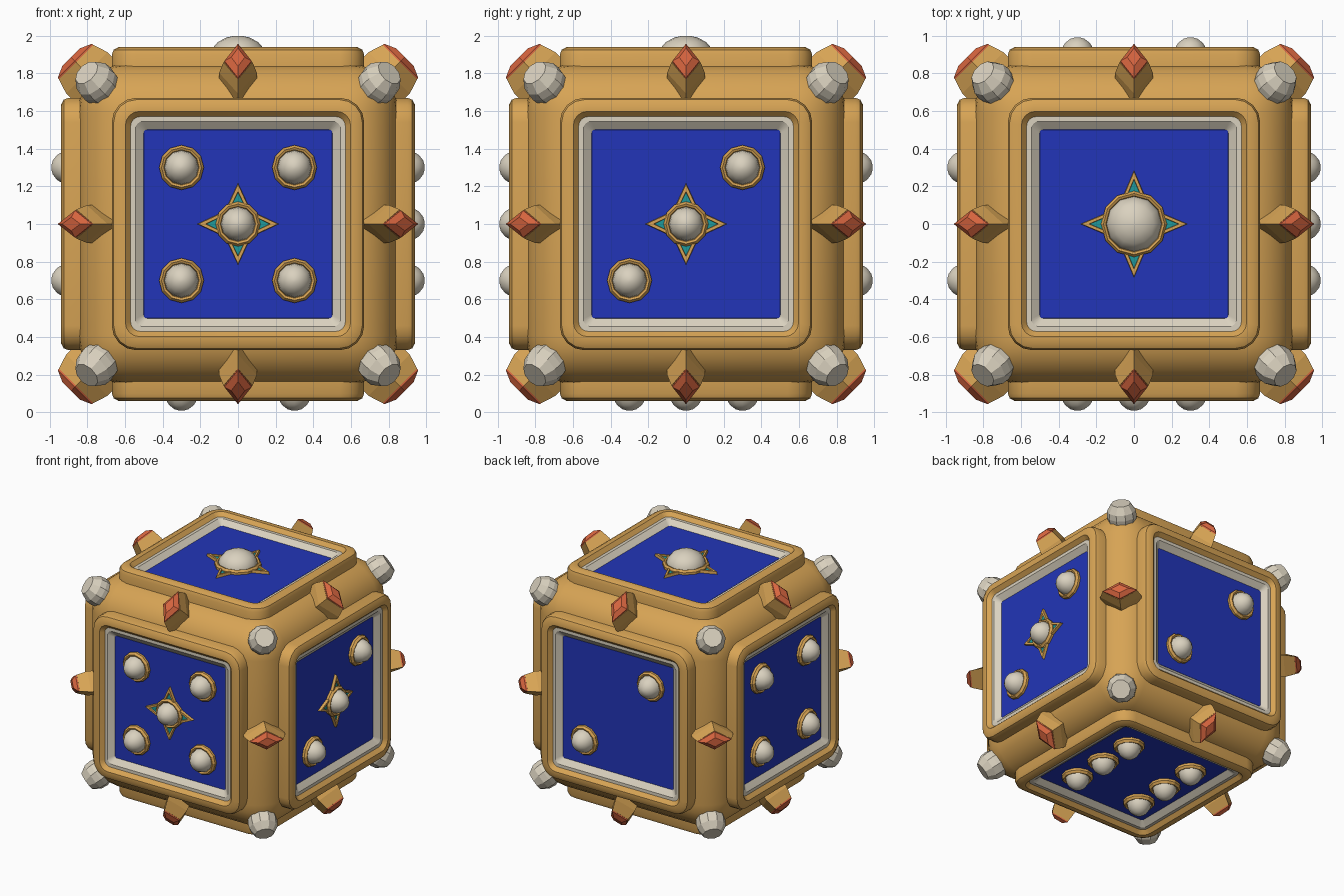
import bpy, math
from mathutils import Matrix, Vector

if "Cube" in bpy.data.objects:
    bpy.data.objects.remove(bpy.data.objects["Cube"])


def material(name, rgb):
    m = bpy.data.materials.new(name)
    m.diffuse_color = (*rgb, 1)
    m.use_nodes = True
    m.node_tree.nodes["Principled BSDF"].inputs["Base Color"].default_value = m.diffuse_color
    return m


gold = material("gold", (0.68, 0.37, 0.09))
ivory = material("ivory", (0.70, 0.64, 0.52))
blue = material("blue enamel", (0.016, 0.036, 0.48))
red = material("red gem", (0.68, 0.13, 0.05))
teal = material("teal enamel", (0.013, 0.32, 0.33))

CENTRE = Vector((0, 0, 1))


def basis(u, n):
    """Local x = u, local z = n, origin at the middle of the die."""
    u, n = Vector(u).normalized(), Vector(n).normalized()
    v = n.cross(u)
    return Matrix.Translation(CENTRE) @ Matrix((u, v, n)).transposed().to_4x4()


def loft(name, rings, mats, bands, matrix, smooth=None, cap=None):
    """Skin equal-length rings; bands gives a material index per band, cap closes the end."""
    k = len(rings[0])
    verts = [p for r in rings for p in r]
    faces, idx = [], []
    for j in range(len(rings) - 1):
        for i in range(k):
            a, b = j * k + i, j * k + (i + 1) % k
            faces.append((a, b, b + k, a + k))
            idx.append(bands[j])
    if cap is not None:
        faces.append(tuple(range((len(rings) - 1) * k, len(rings) * k)))
        idx.append(cap)
    me = bpy.data.meshes.new(name)
    me.from_pydata(verts, [], faces)
    for m in mats:
        me.materials.append(m)
    for p, i in zip(me.polygons, idx):
        p.material_index = i
    ob = bpy.data.objects.new(name, me)
    bpy.context.collection.objects.link(ob)
    ob.matrix_world = matrix
    if smooth:
        smooth_angle(ob, smooth)
    return ob


def smooth_angle(ob, deg):
    bpy.ops.object.select_all(action='DESELECT')
    ob.select_set(True)
    bpy.context.view_layer.objects.active = ob
    bpy.ops.object.shade_smooth_by_angle(angle=math.radians(deg))


def circle(r, z, k=12, x=0, y=0):
    return [(x + r * math.cos(2 * math.pi * i / k), y + r * math.sin(2 * math.pi * i / k), z)
            for i in range(k)]


def rounded_square(h, z, r, steps=4):
    pts = []
    for q, (sx, sy) in enumerate(((1, 1), (-1, 1), (-1, -1), (1, -1))):
        for s in range(steps + 1):
            a = math.pi / 2 * (q + s / steps)
            pts.append((sx * (h - r) + r * math.cos(a), sy * (h - r) + r * math.sin(a), z))
    return pts


def rhomb(t, e, z):
    return [(t, 0, z), (0, e, z), (-t, 0, z), (0, -e, z)]


PANEL = 0.875


# Bead: flattened dome with a gold collar
def bead(x, y, r, height, matrix):
    mid = 0.89
    rings = [circle(r, PANEL - 0.02, 12, x, y)]
    for deg in (0, 22, 44, 66, 84):
        a = math.radians(deg)
        rings.append(circle(r * math.cos(a), mid + height * math.sin(a), 12, x, y))
    loft("bead", rings, [ivory], [0] * 5, matrix, 50, 0)
    collar = [(r + 0.027, PANEL - 0.01), (r + 0.027, 0.893), (r + 0.014, 0.91),
              (r + 0.002, 0.905), (r - 0.006, 0.885)]
    loft("bead_collar", [circle(c, z, 12, x, y) for c, z in collar], [gold], [0] * 4, matrix)


# Star: four gold points with inset teal
def star(base, tip, matrix):
    for q in range(4):
        rot = Matrix.Rotation(q * math.pi / 2, 4, 'Z')

        def tri(b, w, t, z):
            return [(b, -w, z), (t, 0, z), (b, w, z)]
        rings = [tri(base, 0.062, tip, PANEL - 0.005), tri(base, 0.058, tip - 0.006, 0.897),
                 tri(base, 0.042, tip - 0.045, 0.897), tri(base, 0.040, tip - 0.050, 0.887)]
        loft("star_point", rings, [gold, teal], [0, 0, 0], matrix @ rot, None, 1)


# Rounded core
bpy.ops.mesh.primitive_cube_add(size=1.7, location=CENTRE)
core = bpy.context.object
core.name = "core"
core.data.materials.append(gold)
bev = core.modifiers.new("rounding", 'BEVEL')
bev.width, bev.segments = 0.26, 6
bpy.ops.object.modifier_apply(modifier=bev.name)
smooth_angle(core, 40)

# Six faces: name, right direction, normal, bead places
P = 0.3
pair = [(P, P), (-P, -P)]
four = pair + [(P, -P), (-P, P)]
sides = [
    ("front", (1, 0, 0), (0, -1, 0), four, True),
    ("right", (0, 1, 0), (1, 0, 0), pair, True),
    ("back", (-1, 0, 0), (0, 1, 0), pair, False),
    ("left", (0, -1, 0), (-1, 0, 0), four, False),
    ("top", (1, 0, 0), (0, 0, 1), [], False),
    ("bottom", (1, 0, 0), (0, 0, -1), four + [(P, 0), (-P, 0)], False),
]
frame_profile = [(0.67, 0.80, 0.13), (0.67, 0.90, 0.13), (0.66, 0.925, 0.12), (0.633, 0.94, 0.10),
                 (0.598, 0.94, 0.075), (0.57, 0.91, 0.05), (0.545, 0.91, 0.04), (0.495, 0.87, 0.015)]
for name, u, n, places, centre_star in sides:
    m = basis(u, n)
    # Raised gold frame with ivory inner lip
    loft(name + "_frame", [rounded_square(*p) for p in frame_profile], [gold, ivory],
         [0, 0, 0, 0, 0, 1, 1], m, 30)
    # Blue panel
    loft(name + "_panel", [rounded_square(0.51, 0.86, 0.005, 1), rounded_square(0.5, PANEL, 0.005, 1)],
         [blue], [0], m, None, 0)
    for x, y in places:
        bead(x, y, 0.092, 0.102, m)
    if centre_star:
        star(0.085, 0.218, m)
        bead(0, 0, 0.092, 0.102, m)
    if name == "top":
        star(0.14, 0.285, m)
        bead(0, 0, 0.148, 0.11, m)

# Gems in gold settings on the twelve edges
for axis in range(3):
    for s1 in (-1, 1):
        for s2 in (-1, 1):
            n, t = [0, 0, 0], [0, 0, 0]
            b, c = (axis + 1) % 3, (axis + 2) % 3
            n[b], n[c] = s1, s2
            t[b], t[c] = s1, -s2
            m = basis(t, n)
            loft("gem_setting", [rhomb(0.155, 0.10, 0.95), rhomb(0.155, 0.10, 1.135),
                                 rhomb(0.13, 0.077, 1.215)], [gold], [0, 0], m, None, 0)
            loft("edge_gem", [rhomb(0.13, 0.074, 1.205), rhomb(0.128, 0.072, 1.225),
                              rhomb(0.068, 0.036, 1.252)], [red], [0, 0], m, None, 0)

# Ivory studs on the eight corners
for sx in (-1, 1):
    for sy in (-1, 1):
        for sz in (-1, 1):
            m = basis((sx, -sy, 0), (sx, sy, sz))
            loft("corner_stud", [circle(0.10, 1.22, 10), circle(0.112, 1.29, 10),
                                 circle(0.107, 1.335, 10), circle(0.073, 1.392, 10)],
                 [ivory], [0, 0, 0], m, None, 0)
